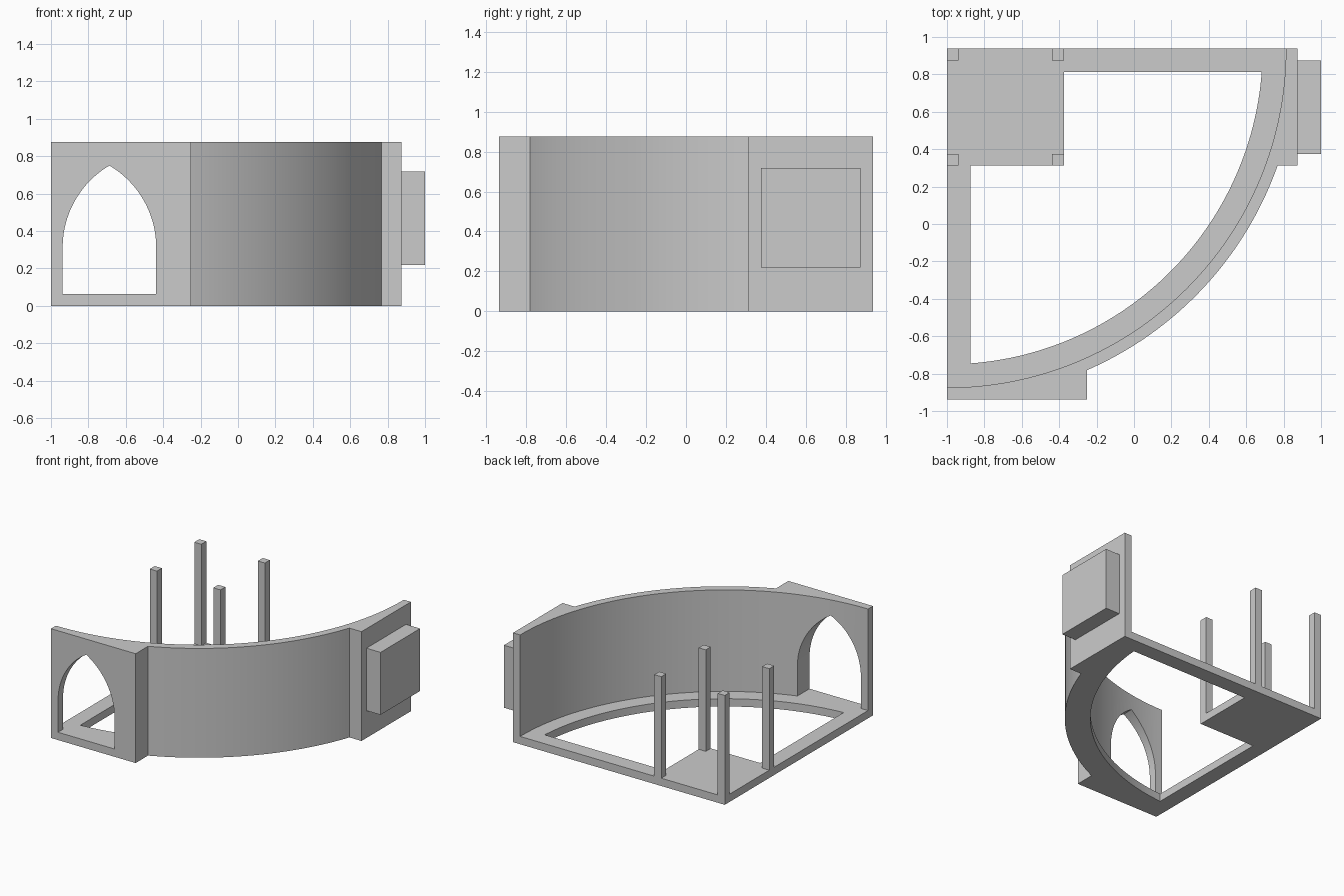
import bpy
import bmesh
from math import acos, asin, cos, sin, pi, radians

default = bpy.data.objects.get("Cube")
if default:
    bpy.data.objects.remove(default, do_unlink=True)

stone = bpy.data.materials.new("stone_grey")
stone.use_nodes = True
GREY = (0.6, 0.6, 0.6, 1)
stone.diffuse_color = GREY
stone.node_tree.nodes["Principled BSDF"].inputs["Base Color"].default_value = GREY

U = 1 / 16                       # building module
BACK, FRONT, RIGHT = 15 * U, -15 * U, -1.0
TOP, FLOOR = 14 * U, U
OUTER, INNER, LEDGE = 30 * U, 29 * U, 27 * U   # radii about the back right corner


def prism(name, points, lo, hi, along_y=False):
    """Extrude a flat outline along z, or along y for an upright outline."""
    def place(p, d):
        return (p[0], d, p[1]) if along_y else (p[0], p[1], d)
    bm = bmesh.new()
    face = bm.faces.new([bm.verts.new(place(p, lo)) for p in points])
    moved = bmesh.ops.extrude_face_region(bm, geom=[face])["geom"]
    shift = (0, hi - lo, 0) if along_y else (0, 0, hi - lo)
    bmesh.ops.translate(bm, vec=shift,
                        verts=[g for g in moved if isinstance(g, bmesh.types.BMVert)])
    bmesh.ops.recalc_face_normals(bm, faces=bm.faces)
    mesh = bpy.data.meshes.new(name)
    bm.to_mesh(mesh)
    bm.free()
    mesh.materials.append(stone)
    obj = bpy.data.objects.new(name, mesh)
    bpy.context.collection.objects.link(obj)
    return obj


def box(name, x0, x1, y0, y1, z0, z1):
    return prism(name, [(x0, y0), (x1, y0), (x1, y1), (x0, y1)], z0, z1)


def arc(cx, cy, r, start, end, steps):
    return [(cx + r * cos(start + (end - start) * i / steps),
             cy + r * sin(start + (end - start) * i / steps))
            for i in range(steps + 1)]


def cut(target, cutter):
    """Subtract the cutter from the target and discard it."""
    mod = target.modifiers.new("cut", 'BOOLEAN')
    mod.operation, mod.solver, mod.object = 'DIFFERENCE', 'EXACT', cutter
    graph = bpy.context.evaluated_depsgraph_get()
    mesh = bpy.data.meshes.new_from_object(target.evaluated_get(graph))
    target.modifiers.clear()
    target.data = mesh
    bpy.data.objects.remove(cutter, do_unlink=True)


# Curved wall with a thick block at each end
left_x, block_y, block_x = 14 * U, 5 * U, -4 * U
outline = [(RIGHT, BACK), (RIGHT, FRONT), (block_x, FRONT)]
outline += arc(RIGHT, BACK, OUTER, -acos((block_x - RIGHT) / OUTER),
               -asin((BACK - block_y) / OUTER), 48)
outline += [(left_x, block_y), (left_x, BACK)]
shell = prism("wall_and_floor", outline, 0, TOP)

# Hollow quarter-round room above the floor
room = [(RIGHT - 0.1, BACK + 0.1), (RIGHT - 0.1, BACK - INNER)]
room += arc(RIGHT, BACK, INNER, -pi / 2, 0, 64)
room += [(RIGHT + INNER, BACK + 0.1)]
cut(shell, prism("room_cutter", room, FLOOR, TOP + 0.1))

# Opening in the floor, leaving a rim and the square corner platform
rim, plat = 2 * U, 10 * U
opening = [(RIGHT + rim, BACK - plat), (RIGHT + plat, BACK - plat),
           (RIGHT + plat, BACK - rim)]
tilt = asin(rim / LEDGE)
opening += arc(RIGHT, BACK, LEDGE, -tilt, -pi / 2 + tilt, 64)
cut(shell, prism("floor_cutter", opening, -0.1, FLOOR + 0.1))

# Pointed doorway through the front block
door_l, door_r, spring, rise = -15 * U, -7 * U, 5 * U, 7 * U
half = (door_r - door_l) / 2
radius = (half ** 2 + rise ** 2) / (2 * half)
sweep = asin(rise / radius)
door = [(door_l, FLOOR), (door_r, FLOOR)]
door += arc(door_r - radius, spring, radius, 0, sweep, 20)
door += arc(door_l + radius, spring, radius, pi - sweep, pi, 20)[1:]
cut(shell, prism("door_cutter", door, FRONT - 0.1, FRONT + 0.5, along_y=True))

bpy.ops.object.select_all(action='DESELECT')
shell.select_set(True)
bpy.context.view_layer.objects.active = shell
bpy.ops.object.shade_smooth_by_angle(angle=radians(25))

# Projecting box on the left block
box("side_box", left_x, 1.0, 6 * U, 14 * U, 3.5 * U, 11.5 * U)

# Four slim posts on the corners of the platform
for side, x in (("right", RIGHT), ("left", RIGHT + plat - U)):
    for end, y in (("front", BACK - plat), ("back", BACK - U)):
        box(f"post_{end}_{side}", x, x + U, y, y + U, FLOOR, TOP)
